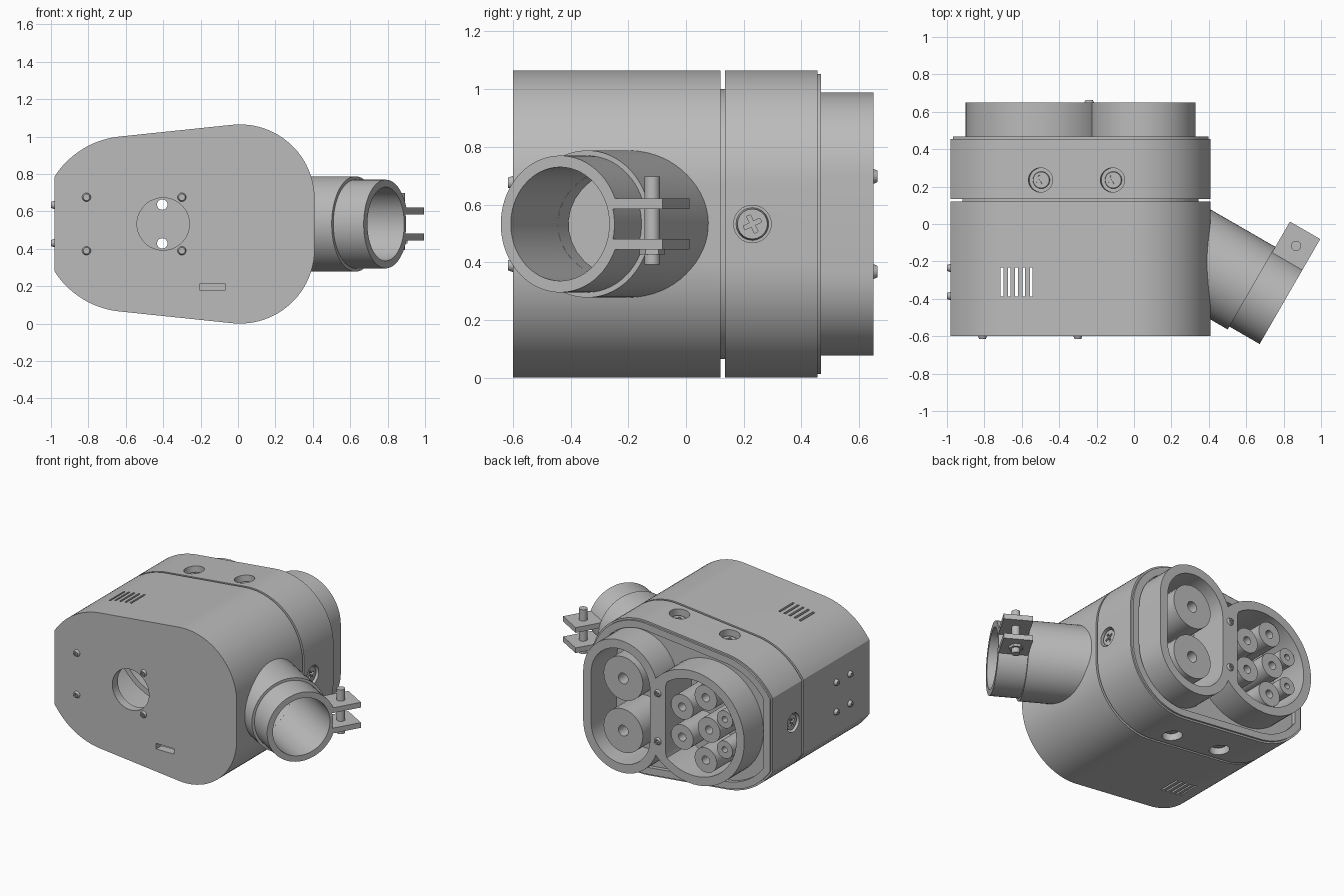
import bpy, bmesh
from math import pi, cos, sin, acos, radians
from mathutils import Vector, Matrix

old = bpy.data.objects.get("Cube")
if old:
    bpy.data.objects.remove(old, do_unlink=True)

grey = bpy.data.materials.new("housing grey")
grey.use_nodes = True
grey.diffuse_color = (0.5, 0.5, 0.5, 1)
grey.node_tree.nodes["Principled BSDF"].inputs["Base Color"].default_value = (0.5, 0.5, 0.5, 1)

CZ = 0.5325          # height of the mirror plane
X, Y, Z = Vector((1, 0, 0)), Vector((0, 1, 0)), Vector((0, 0, 1))
parts, cutters = [], []


def finish(name, bm, cutter=False):
    bmesh.ops.recalc_face_normals(bm, faces=bm.faces)
    mesh = bpy.data.meshes.new(name)
    bm.to_mesh(mesh)
    bm.free()
    mesh.materials.append(grey)
    obj = bpy.data.objects.new(name, mesh)
    bpy.context.collection.objects.link(obj)
    obj.hide_render = cutter
    (cutters if cutter else parts).append(obj)
    return obj


def prism(name, pts, y0, y1, cutter=False):
    """Extrude an (x, z) profile along y."""
    bm = bmesh.new()
    face = bm.faces.new([bm.verts.new((x, y0, z)) for x, z in pts])
    ext = bmesh.ops.extrude_face_region(bm, geom=[face])["geom"]
    bmesh.ops.translate(bm, vec=(0, y1 - y0, 0), verts=[v for v in ext if isinstance(v, bmesh.types.BMVert)])
    return finish(name, bm, cutter)


def cyl(name, start, axis, r, length, r2=None, seg=32, cutter=False):
    """Cylinder or cone frustum from a start point along an axis."""
    bm = bmesh.new()
    axis = Vector(axis).normalized()
    mat = Matrix.Translation(Vector(start) + axis * length / 2) @ Z.rotation_difference(axis).to_matrix().to_4x4()
    bmesh.ops.create_cone(bm, cap_ends=True, segments=seg, radius1=r, radius2=r if r2 is None else r2,
                          depth=length, matrix=mat)
    return finish(name, bm, cutter)


def box(name, centre, size, rot=Matrix(), cutter=False):
    bm = bmesh.new()
    mat = Matrix.Translation(centre) @ rot @ Matrix.Diagonal((*size, 1))
    bmesh.ops.create_cube(bm, size=1, matrix=mat)
    return finish(name, bm, cutter)


def cut(obj, *tools):
    for tool in tools:
        mod = obj.modifiers.new("cut", "BOOLEAN")
        mod.operation, mod.solver, mod.object = "DIFFERENCE", "EXACT", tool
    bpy.context.view_layer.update()
    mesh = bpy.data.meshes.new_from_object(obj.evaluated_get(bpy.context.evaluated_depsgraph_get()))
    obj.modifiers.clear()
    obj.data = mesh


def arc(cx, cz, r, a0, a1, n=24):
    return [(cx + r * cos(a0 + (a1 - a0) * i / n), cz + r * sin(a0 + (a1 - a0) * i / n)) for i in range(n + 1)]


def outline(d=0):
    """Housing cross-section, moved inwards by d."""
    tilt = radians(95.8)
    end = acos((d - 0.395) / (0.47 - d))
    top = arc(0.01, CZ + 0.1325, 0.4 - d, 0, tilt) + arc(-0.585, CZ, 0.47 - d, tilt, end)
    return top + [(x, 2 * CZ - z) for x, z in reversed(top)]


def stadium(cx, r, h):
    return arc(cx, CZ + h, r, 0, pi) + arc(cx, CZ - h, r, pi, 2 * pi)


def cross_screw(name, start, axis, r, h, taper=0.65):
    axis = Vector(axis).normalized()
    head = cyl(name, Vector(start) - axis * 0.01, axis, r, h + 0.01, r * taper, 20)
    rot = Z.rotation_difference(axis).to_matrix().to_4x4() @ Matrix.Rotation(radians(25), 4, "Z")
    tip = Vector(start) + axis * h
    cut(head, *[box("slot_cutter", tip, size, rot, True)
                for size in ((r * 1.1, r * 0.25, h), (r * 0.25, r * 1.1, h))])


# Main housing, hollow, with cable hole, front openings and vents
cavity = prism("cavity_cutter", outline(0.065), -0.54, 0.3, True)
axis = Vector((cos(pi / 6), -sin(pi / 6), 0))
side = Vector((sin(pi / 6), cos(pi / 6), 0))
base = Vector((0.41, -0.217, CZ))
main = prism("main_housing", outline(), -0.6, 0.12)
tools = [cavity,
         cyl("cable_hole_cutter", base - axis * 0.3, axis, 0.197, 0.8, cutter=True),
         cyl("front_hole_cutter", (-0.4, -0.7, CZ), Y, 0.14, 0.3, seg=48, cutter=True),
         box("front_slot_cutter", (-0.137, -0.6, 0.195), (0.135, 0.3, 0.038), cutter=True)]
for i in range(5):
    tools.append(box("vent_cutter", (-0.706 + 0.039 * i, -0.31, CZ), (0.014, 0.155, 2), cutter=True))
cut(main, *tools)

# Sleeve seen in the seam between the two housings
sleeve = prism("inner_sleeve", outline(0.064), 0.06, 0.2)
cut(sleeve, prism("sleeve_cutter", outline(0.1), 0, 0.3, True))

# Rear housing, back lip and two-lobed socket
rear = prism("rear_housing", outline(), 0.135, 0.455)
lip = prism("back_lip", outline(0.012), 0.45, 0.468)
recess = prism("recess_cutter", outline(0.06), 0.44, 0.6, True)
wells = [prism("round_well_cutter", [(min(x, -0.3), z) for x, z in arc(-0.51, CZ, 0.33, 0, 2 * pi * 47 / 48, 47)],
               0.37, 0.8, True),
         prism("long_well_cutter", stadium(0.045, 0.225, 0.17), 0.37, 0.8, True)]
pin_spots = [(0.045, s * 0.18, 0.15, 0.037) for s in (-1, 1)] + [(-0.61, 0, 0.085, 0.028)]
for s in (-1, 1):
    pin_spots += [(-0.405, s * 0.104, 0.085, 0.028), (-0.585, s * 0.215, 0.085, 0.028), (-0.73, s * 0.104, 0.06, 0.02)]
bores = [cyl("bore_cutter", (x, 0.1, CZ + dz), Y, bore, 0.8, seg=20, cutter=True) for x, dz, r, bore in pin_spots]
cut(lip, recess)
cut(rear, cavity, recess, *wells, *bores)
round_lobe = prism("round_socket", arc(-0.51, CZ, 0.39, 0, 2 * pi * 63 / 64, 63), 0.42, 0.65)
long_lobe = prism("long_socket", stadium(0.045, 0.285, 0.17), 0.42, 0.65)
for lobe in (round_lobe, long_lobe):
    cut(lobe, *wells)
for (x, dz, r, bore), bore_cutter in zip(pin_spots, bores):
    cut(cyl("contact_pin", (x, 0.36, CZ + dz), Y, r, 0.26), bore_cutter)

# Countersunk fixings around the rear housing
fixings = [((0.41, 0.23, CZ), X, 0.058, 0.012), ((-0.98, 0.23, CZ), -X, 0.058, 0.012)]
for x in (-0.5, -0.115):
    z = 1.063 + 0.101 * (x + 0.03)
    for s in (1, -1):
        fixings.append(((x, 0.235, CZ + s * (z - CZ)), Vector((-0.1, 0, s)), 0.048, 0.035))
for spot, out, r, sink in fixings:
    out = out.normalized()
    floor = Vector(spot) - out * 0.05
    cut(rear, cyl("sink_cutter", floor, out, 0.065, 0.2, cutter=True))
    cross_screw("housing_screw", floor, out, r, 0.05 - sink, 0.9)

# Small dome screws on the front, the side and the socket waist
for s in (-1, 1):
    for x in (-0.81, -0.3):
        cross_screw("front_screw", (x, -0.6, CZ + s * 0.143), -Y, 0.027, 0.016)
    for y in (-0.235, -0.385):
        cross_screw("side_screw", (-0.98, y, CZ + s * 0.102), -X, 0.025, 0.02)
    cross_screw("socket_screw", (-0.24, 0.65, CZ + s * 0.165), Y, 0.03, 0.014)

# Angled cable collar: wide base tube and narrow inner tube
collar_end = base + axis * 0.252
mouth = base + axis * 0.439
bore = cyl("collar_bore_cutter", base - axis * 0.4, axis, 0.197, 1.2, seg=64, cutter=True)
collar = cyl("cable_collar", base - axis * 0.22, axis, 0.255, 0.472, seg=64)
tube = cyl("cable_tube", base + axis * 0.2, axis, 0.218, 0.239, seg=64)
cut(collar, cavity, bore)
cut(tube, bore)

# Split clamp ring with two ears and a bolt
turn = Matrix.Rotation(-pi / 6, 4, "Z")
mid = (collar_end + mouth) / 2
ring = cyl("clamp_ring", collar_end, axis, 0.237, 0.187, seg=64)
cut(ring, cyl("ring_cutter", base, axis, 0.217, 0.8, seg=64, cutter=True),
    box("split_cutter", mid + side * 0.25, (0.4, 0.2, 0.104), turn, True))
for s in (-1, 1):
    box("clamp_ear", mid + side * 0.315 + Z * s * 0.07, (0.187, 0.192, 0.036), turn)
cyl("clamp_bolt", mid + side * 0.315 - Z * 0.14, Z, 0.027, 0.305, seg=20)
cyl("clamp_nut", mid + side * 0.315 - Z * 0.105, Z, 0.045, 0.02, seg=6)

# Remove the cutters and smooth the curved faces
for tool in cutters:
    bpy.data.objects.remove(tool, do_unlink=True)
bpy.ops.object.select_all(action="DESELECT")
for obj in parts:
    obj.select_set(True)
bpy.context.view_layer.objects.active = main
bpy.ops.object.shade_smooth_by_angle(angle=radians(30))
